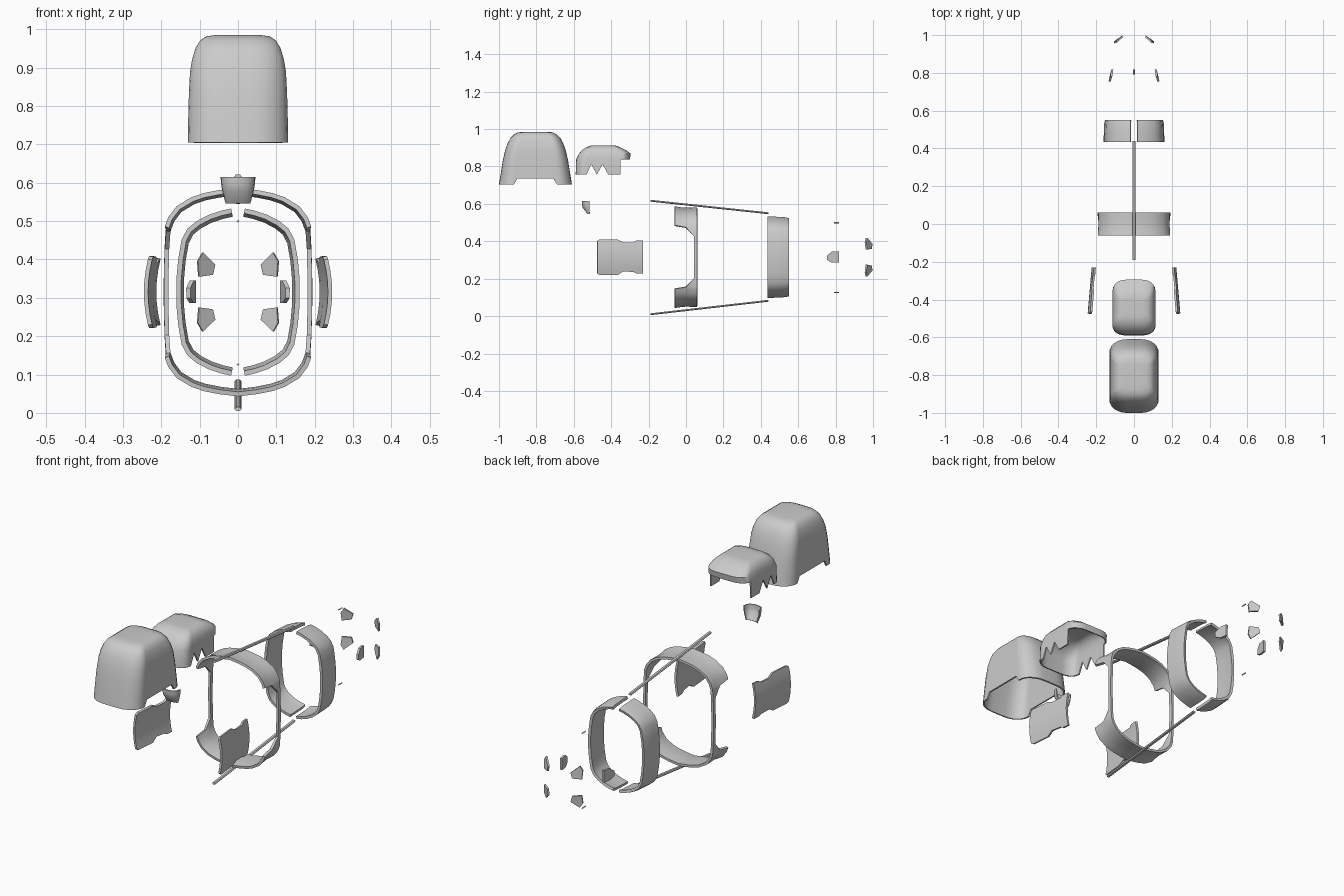
import bpy, bmesh, math
from mathutils import Vector

if "Cube" in bpy.data.objects:
    bpy.data.objects.remove(bpy.data.objects["Cube"])

CZ = 0.315  # mid height of both rings


def finish(name, bm, thick=0, offset=-1, angle=35):
    bmesh.ops.recalc_face_normals(bm, faces=bm.faces)
    me = bpy.data.meshes.new(name)
    bm.to_mesh(me)
    bm.free()
    ob = bpy.data.objects.new(name, me)
    bpy.context.collection.objects.link(ob)
    bpy.ops.object.select_all(action='DESELECT')
    ob.select_set(True)
    bpy.context.view_layer.objects.active = ob
    if thick:
        m = ob.modifiers.new("thickness", 'SOLIDIFY')
        m.thickness, m.offset = thick, offset
        bpy.ops.object.modifier_apply(modifier=m.name)
    bpy.ops.object.shade_smooth_by_angle(angle=math.radians(angle))
    return ob


def sheet(name, rows, thick, closed=False, cap=False, skip=None, offset=-1, angle=35):
    """Surface through rows of points, given a thickness."""
    bm = bmesh.new()
    vs = [[bm.verts.new(p) for p in r] for r in rows]
    n = len(rows[0])
    for a, b in zip(vs, vs[1:]):
        for i in range(n if closed else n - 1):
            q = (a[i], a[(i + 1) % n], b[(i + 1) % n], b[i])
            if not (skip and skip(sum((v.co for v in q), Vector()) / 4)):
                bm.faces.new(q)
    if cap:
        bm.faces.new(vs[-1])
    loose = [v for v in bm.verts if not v.link_faces]
    bmesh.ops.delete(bm, geom=loose, context='VERTS')
    return finish(name, bm, thick, offset, angle)


def prism(name, pts, off):
    """Faceted solid: polygon swept by a vector."""
    bm = bmesh.new()
    n = len(pts)
    a = [bm.verts.new(p) for p in pts]
    b = [bm.verts.new(Vector(p) + Vector(off)) for p in pts]
    bm.faces.new(a)
    bm.faces.new(b)
    for i in range(n):
        bm.faces.new((a[i], a[(i + 1) % n], b[(i + 1) % n], b[i]))
    return finish(name, bm, angle=20)


def section(hx, y0, y1, z, us, rx, ry, k=6):
    """Rounded rectangle with extra points at fractions us along both sides."""
    def arc(sx, cy, a0):
        return [(sx * (hx - rx) + rx * math.cos(a), cy + ry * math.sin(a), z)
                for a in (math.radians(a0 + 90 * i / k) for i in range(k + 1))]
    lo, hi = y0 + ry, y1 - ry
    side = [lo + (hi - lo) * u for u in us]
    return (arc(1, hi, 0) + arc(-1, hi, 90) + [(-hx, y, z) for y in reversed(side)]
            + arc(-1, lo, 180) + arc(1, lo, 270) + [(hx, y, z) for y in side])


# Large domed shell with side cut-outs along the lower rim
prof = [(.705, .131, .195), (.76, .13, .186), (.835, .128, .174), (.89, .125, .161), (.925, .119, .148),
        (.953, .11, .133), (.972, .098, .114), (.982, .082, .094), (.985, .06, .07)]
rows = [section(hx, -.805 - hy, -.805 + hy, z, (.04, .11, .5, .89, .96), hx * .7, hy * .36)
        for z, hx, hy in prof]
rows[0] = [(x, y, .735 if abs(x) > .13 and abs(y + .805) < .1 else z) for x, y, z in rows[0]]
sheet("large_shell", rows, .008, closed=True, cap=True, angle=40)

# Smaller domed shell: toothed sides, open back under a short visor
prof = [(.757, .114, -.59, -.302), (.838, .113, -.587, -.30), (.868, .109, -.573, -.295),
        (.888, .101, -.555, -.322), (.903, .088, -.533, -.352), (.911, .072, -.51, -.375), (.913, .055, -.49, -.395)]
rows = [section(hx, y0, y1, z, (.05, .18, .34, .5, .66), hx * .6, (y1 - y0) * .17)
        for z, hx, y0, y1 in prof]
n = len(rows[0])
for i in (n - 4, n - 2):
    for j in (i, [k for k in range(n) if abs(rows[0][k][1] - rows[0][i][1]) < 1e-6 and rows[0][k][0] < 0][0]):
        x, y, z = rows[0][j]
        rows[0][j] = (x, y, .812)
sheet("small_shell", rows, .007, closed=True, cap=True, angle=40,
      skip=lambda c: c.y > -.345 and c.z < .85)

# Curved chin guard
rows = []
for z, hx, yf in ((.615, .043, -.554), (.597, .0415, -.553), (.58, .039, -.55), (.547, .03, -.524)):
    rows.append([(hx * math.sin(a), -.515 + (yf + .515) * math.cos(a) ** .7 if abs(a) < 1.5 else -.515, z)
                 for a in (math.radians(-90 + 18 * i) for i in range(11))])
sheet("chin_guard", rows, .005, offset=0)

# Front ring: wide at top and bottom, narrow down the sides
quad = [(0, .587, -.06), (.05, .581, -.06), (.09, .573, -.06), (.122, .562, -.06), (.16, .539, -.06),
        (.182, .51, -.06), (.191, .486, -.06), (.193, .48, 0), (.196, .43, .042), (.198, .35, .042)]
half = quad + [(x, 2 * CZ - z, y) for x, z, y in reversed(quad)]
loop = half + [(-x, z, y) for x, z, y in half[-2:0:-1]]


def waist(y):
    return .972 + .028 * max(0, -y / .06) ** 1.5 + .006 * max(0, y / .06)


rows = []
for t in (0, .25, .5, .75, 1):
    row = []
    for x, z, yf in loop:
        y = yf + (.06 - yf) * t
        row.append((x * waist(y), y, CZ + (z - CZ) * waist(y)))
    rows.append(row)
sheet("front_ring", rows, .012, closed=True)

# Rear ring in two halves with gaps at top and bottom
quad = [(.018, .533), (.045, .527), (.075, .517), (.108, .5), (.132, .48), (.147, .452), (.156, .40), (.161, .345)]
half = quad + [(x, 2 * CZ - z) for x, z in reversed(quad)]
for s, tag in ((1, "right"), (-1, "left")):
    rows = [[(s * x * f, y, CZ + (z - CZ) * f) for x, z in half]
            for y, f in ((.435, 1), (.48, .993), (.53, .98), (.55, .957))]
    sheet("rear_ring_" + tag, rows, .013)

# Slanting rods above and below the rings
for tag, za, zb in (("upper", .617, .55), ("lower", .01, .082)):
    w, h = .009, .005
    ends = [(-w, 0), (-w * .6, h), (w * .6, h), (w, 0), (w * .6, -h), (-w * .6, -h)]
    prism(tag + "_rod", [(x, -.19, za + z) for x, z in ends], (0, .63, zb - za))

for s, tag in ((1, "right"), (-1, "left")):
    # Notched side panels, slightly bowed
    rows = []
    for y, z0, z1 in ((-.475, .23, .40), (-.465, .222, .408), (-.365, .222, .408), (-.335, .24, .393),
                      (-.28, .237, .393), (-.265, .228, .403), (-.23, .228, .403)):
        base = .240 - (y + .475) * .088
        zs = [z0 + (z1 - z0) * i / 6 for i in range(7)]
        rows.append([(s * (base - .012 * ((z - CZ) / .09) ** 2), y, z) for z in zs])
    sheet("side_panel_" + tag, rows, .011, offset=0)

    # Small hexagonal side pads
    pad = [(.755, .325), (.78, .345), (.817, .345), (.817, .286), (.78, .286), (.755, .299)]
    prism("side_pad_" + tag,
          [(s * (.136 - (y - .755) * .15 - .006 * ((z - CZ) / .03) ** 2), y, z) for y, z in pad],
          (-s * .011, 0, 0))

    # Rear corner shards, mirrored above and below
    shard = [(.094, .418), (.107, .395), (.104, .355), (.068, .36), (.062, .387)]
    for m, lev in ((1, "upper"), (-1, "lower")):
        prism("rear_shard_%s_%s" % (lev, tag),
              [(s * x, .998 - (x - .062) * .7 - max(0, z - .385) * .2, CZ + m * (z - CZ)) for x, z in shard],
              (-s * .003, -.009, 0))

# Tiny tabs on the centre line
for tag, z in (("upper", .499), ("lower", .126)):
    prism(tag + "_tab", [(-.004, .792, z), (0, .792, z + .004), (.004, .792, z), (0, .792, z - .003)], (0, .025, 0))
